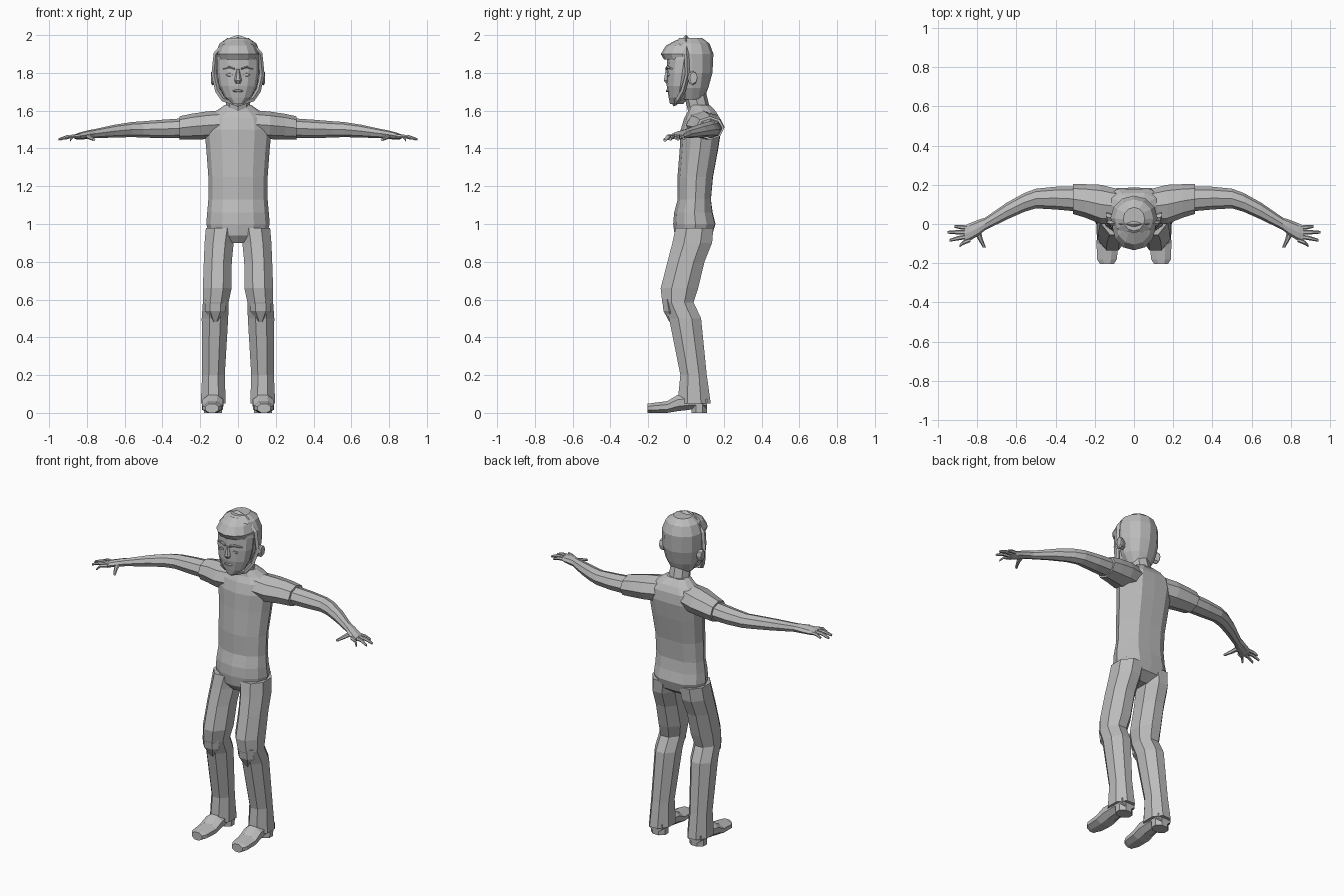
import bpy, bmesh, math
from mathutils import Vector

grey = bpy.data.materials.new("plain_grey")
grey.diffuse_color = (0.5, 0.5, 0.5, 1)

# Directions spanning a cross-section for each loft axis
SPAN = {'x': (Vector((0, 1, 0)), Vector((0, 0, 1))),
        'y': (Vector((1, 0, 0)), Vector((0, 0, 1))),
        'z': (Vector((1, 0, 0)), Vector((0, 1, 0)))}


def loft(name, axis, rings, n=8, flat=False, mirror=False, groove=0.0):
    """Skin elliptical rings (x, y, z, a, b); flat=True puts flats on the axes."""
    u, v = SPAN[axis]
    ph = math.pi / n if flat else 0
    k = 1 / math.cos(ph)
    bm = bmesh.new()
    loops = []
    for x, y, z, a, b in rings:
        loop = []
        for i in range(n):
            t = 2 * math.pi * i / n + ph
            p = Vector((x, y, z)) + u * (a * k * math.cos(t)) + v * (b * k * math.sin(t))
            if groove and abs(p.x) < 0.005 and p.y > y:
                p.y -= groove
            loop.append(bm.verts.new(p))
        loops.append(loop)
    for l0, l1 in zip(loops, loops[1:]):
        for i in range(n):
            j = (i + 1) % n
            bm.faces.new((l0[i], l0[j], l1[j], l1[i]))
    bm.faces.new(loops[0])
    bm.faces.new(loops[-1])
    bmesh.ops.recalc_face_normals(bm, faces=bm.faces)
    me = bpy.data.meshes.new(name)
    bm.to_mesh(me)
    bm.free()
    me.materials.append(grey)
    ob = bpy.data.objects.new(name, me)
    bpy.context.collection.objects.link(ob)
    if mirror:
        ob.modifiers.new("mirror", 'MIRROR').use_mirror_merge = False
    return ob


# Shirt body and neck
loft("torso", 'z', [
    (0, .03, .90, .05, .06), (0, .045, .94, .15, .105), (0, .05, 1.0, .168, .118),
    (0, .045, 1.06, .163, .108), (0, .05, 1.13, .157, .094), (0, .055, 1.25, .157, .1),
    (0, .075, 1.4, .168, .108), (0, .085, 1.5, .178, .113), (0, .09, 1.56, .165, .1),
    (0, .09, 1.595, .12, .08), (0, .075, 1.63, .07, .058)], n=12, groove=.012)
loft("neck", 'z', [(0, .075, 1.58, .065, .06), (0, .045, 1.70, .06, .06)])

# Sleeves and arms
loft("sleeve", 'x', [(.05, .085, 1.53, .085, .075), (.17, .1, 1.522, .1, .073),
                     (.25, .118, 1.515, .085, .068), (.31, .127, 1.508, .076, .062)], mirror=True)
loft("arm", 'x', [
    (.28, .127, 1.508, .064, .052), (.40, .132, 1.503, .058, .049), (.50, .13, 1.501, .05, .043),
    (.56, .11, 1.5, .048, .04), (.65, .065, 1.492, .043, .034), (.76, .0, 1.478, .032, .024),
    (.79, -.017, 1.474, .04, .023), (.84, -.042, 1.465, .045, .019),
    (.865, -.052, 1.462, .042, .012)], mirror=True)

# Fingers: root y, tip x, tip y
for i, (ry, tx, ty) in enumerate([(-.02, .915, -.012), (-.042, .95, -.042),
                                  (-.062, .94, -.083), (-.08, .89, -.112)]):
    z = (1.452, 1.448, 1.448, 1.442)[i]
    loft("finger", 'x', [(.835, ry, 1.465, .012, .011),
                         ((.835 + tx) / 2 + .01, (ry + ty) / 2, 1.463, .011, .01),
                         (tx, ty, z, .007, .007)], n=6, mirror=True)
loft("thumb", 'y', [(.80, -.03, 1.468, .018, .014), (.785, -.075, 1.458, .013, .011),
                    (.763, -.12, 1.446, .008, .007)], n=6, mirror=True)

# Trouser legs
loft("trouser_leg", 'z', [
    (.09, .045, .98, .08, .1), (.1, .033, .90, .077, .105), (.107, .0, .80, .074, .098),
    (.11, -.035, .66, .076, .099), (.118, -.043, .585, .068, .083), (.122, -.005, .50, .07, .085),
    (.13, .04, .20, .06, .07), (.131, .043, .05, .066, .088)], flat=True, mirror=True)
loft("knee_fold", 'z', [(.12, -.10, .60, .055, .03), (.12, -.09, .54, .055, .034),
                        (.12, -.07, .48, .015, .02)], n=6, mirror=True)

# Shoes with raised arch and separate heel
loft("shoe", 'y', [
    (.138, -.205, .024, .035, .024), (.138, -.18, .026, .05, .026), (.135, -.1, .031, .056, .031),
    (.133, -.045, .052, .055, .043), (.132, .03, .06, .05, .042), (.132, .11, .055, .045, .035)],
    flat=True, mirror=True)
loft("heel", 'z', [(.132, .07, 0, .048, .04), (.132, .07, .06, .05, .042)], flat=True, mirror=True)

# Head: skull, face and fringe
loft("back_hair", 'z', [
    (0, .035, 1.66, .065, .06), (0, .035, 1.72, .1, .083), (0, .032, 1.80, .118, .108),
    (0, .03, 1.90, .12, .115), (0, .028, 1.955, .098, .097), (0, .025, 1.985, .055, .06)], n=12)
loft("face", 'z', [
    (0, -.05, 1.635, .03, .035), (0, -.04, 1.67, .07, .052), (0, -.03, 1.73, .1, .072),
    (0, -.02, 1.80, .112, .083), (0, -.01, 1.87, .112, .09), (0, 0, 1.93, .1, .09)], n=12)
loft("fringe", 'z', [(0, -.02, 1.87, .1, .095), (0, -.02, 1.9, .11, .114),
                     (0, -.01, 1.945, .09, .095), (0, .01, 1.975, .05, .06)], n=12)

# Raised band framing the face, from crown to under the chin
half = [(.06, 0, 1.967), (.117, .003, 1.9), (.128, .008, 1.79), (.108, -.015, 1.705),
        (.078, -.042, 1.66)]
path = ([(0, 0, 1.988)] + half + [(0, -.062, 1.634)]
        + [(-x, y, z) for x, y, z in reversed(half)])
cu = bpy.data.curves.new("face_band", 'CURVE')
cu.dimensions = '3D'
cu.bevel_depth = .013
cu.bevel_resolution = 0
sp = cu.splines.new('POLY')
sp.points.add(len(path) - 1)
for pt, co in zip(sp.points, path):
    pt.co = (*co, 1)
sp.use_cyclic_u = True
sp.use_smooth = False
cu.materials.append(grey)
bpy.context.collection.objects.link(bpy.data.objects.new("face_band", cu))

# Ears and facial features
loft("ear", 'x', [(.105, .03, 1.77, .02, .03), (.135, .035, 1.772, .026, .038),
                  (.143, .04, 1.775, .02, .03)], mirror=True)
loft("nose", 'z', [(0, -.1, 1.745, .012, .008), (0, -.102, 1.76, .02, .018),
                   (0, -.1, 1.82, .007, .008)], n=6)
loft("eye", 'y', [(.045, -.085, 1.79, .018, .011), (.045, -.1, 1.79, .014, .008)], mirror=True)
loft("brow", 'x', [(.015, -.103, 1.822, .008, .007), (.045, -.097, 1.832, .008, .007),
                   (.08, -.076, 1.822, .006, .004)], n=6, mirror=True)
loft("mouth", 'y', [(0, -.09, 1.705, .03, .009), (0, -.106, 1.705, .02, .005)])
